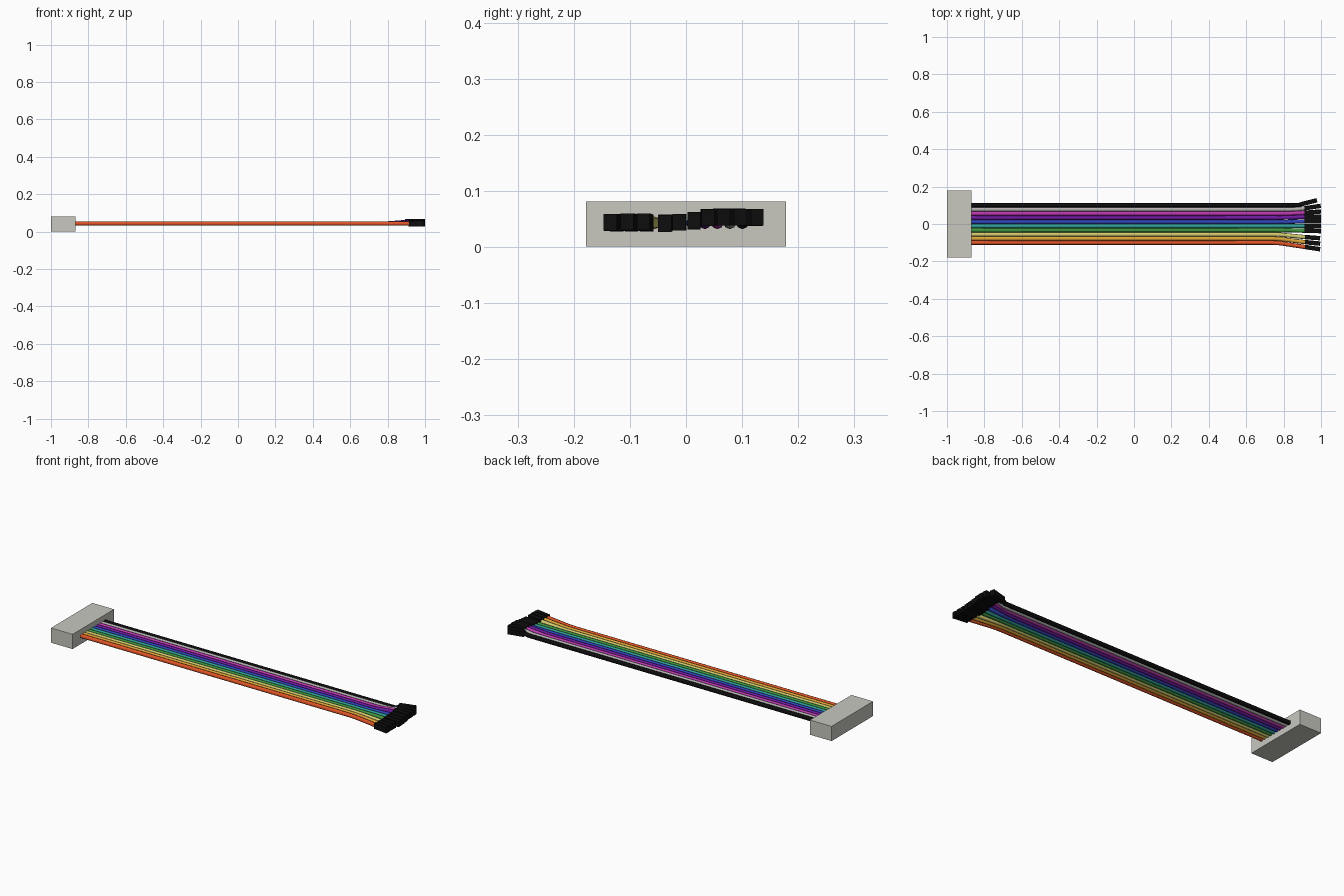
import bpy
from mathutils import Vector, Matrix

if "Cube" in bpy.data.objects:
    bpy.data.objects.remove(bpy.data.objects["Cube"])

R = 0.0112          # wire radius
PITCH = 0.0223      # spacing across the ribbon
Z = 0.043           # ribbon height


def material(name, rgb):
    m = bpy.data.materials.new(name)
    m.diffuse_color = (*rgb, 1)
    m.use_nodes = True
    m.node_tree.nodes["Principled BSDF"].inputs["Base Color"].default_value = m.diffuse_color
    return m


def box(name, size, matrix, mat):
    bpy.ops.mesh.primitive_cube_add(size=1)
    ob = bpy.context.object
    ob.name = name
    ob.data.transform(matrix @ Matrix.Diagonal((*size, 1)))
    ob.data.materials.append(mat)
    return ob


def wire(name, points, mat):
    cu = bpy.data.curves.new(name, 'CURVE')
    cu.dimensions = '3D'
    cu.bevel_depth = R
    cu.bevel_resolution = 2
    cu.use_fill_caps = True
    sp = cu.splines.new('POLY')
    sp.points.add(len(points) - 1)
    for p, co in zip(sp.points, points):
        p.co = (*co, 1)
    sp.use_smooth = True
    cu.materials.append(mat)
    ob = bpy.data.objects.new(name, cu)
    bpy.context.collection.objects.link(ob)


# main connector block
shell = material("shell", (0.58, 0.58, 0.53))
box("main_connector", (0.13, 0.356, 0.08),
    Matrix.Translation((-0.935, 0, 0.041)), shell)

# per wire: colour, bend start x, housing start (x, y, z), housing tip (x, y, z)
black = (0.004, 0.004, 0.004)
specs = [
    ("orange", (0.75, 0.09, 0.02), 0.76, (0.915, -0.123, 0.043), (0.995, -0.135, 0.044)),
    ("amber",  (0.72, 0.38, 0.04), 0.76, (0.915, -0.097, 0.043), (0.995, -0.105, 0.045)),
    ("yellow", (0.65, 0.60, 0.16), 0.76, (0.915, -0.070, 0.043), (0.995, -0.076, 0.045)),
    ("green",  (0.05, 0.30, 0.05), 0.82, (0.912, -0.036, 0.043), (1.0, -0.038, 0.042)),
    ("teal",   (0.03, 0.35, 0.30), 0.82, (0.912, -0.011, 0.044), (1.0, -0.012, 0.044)),
    ("blue",   (0.03, 0.06, 0.50), 0.80, (0.912, 0.014, 0.046), (1.0, 0.014, 0.047)),
    ("purple", (0.16, 0.01, 0.36), 0.78, (0.912, 0.038, 0.053), (1.0, 0.039, 0.052)),
    ("pink",   (0.50, 0.04, 0.42), 0.80, (0.912, 0.060, 0.054), (1.0, 0.067, 0.053)),
    ("grey",   (0.45, 0.43, 0.43), 0.85, (0.912, 0.084, 0.054), (0.998, 0.097, 0.053)),
    ("black",  black,              0.86, (0.895, 0.106, 0.052), (0.978, 0.127, 0.053)),
]
housing_mat = material("housing", black)

for i, (name, rgb, bend, start, tip) in enumerate(specs):
    y = (i - 4.5) * PITCH
    a, b = Vector(start), Vector(tip)
    d = b - a
    # insulated wire: straight ribbon, then fans out to its housing
    wire(name + "_wire",
         [(-0.88, y, Z), (bend - 0.02, y, Z),
          (bend + 0.02, y + (a.y - y) * 0.1, Z + (a.z - Z) * 0.1),
          a, a + d * 0.4], material(name, rgb))
    # crimp housing aligned with the wire end
    x = d.normalized()
    side = Vector((0, 0, 1)).cross(x).normalized()
    rot = Matrix((x, side, x.cross(side))).transposed().to_4x4()
    box(name + "_housing", (d.length, 0.0235, 0.030),
        Matrix.Translation((a + b) / 2) @ rot, housing_mat)
